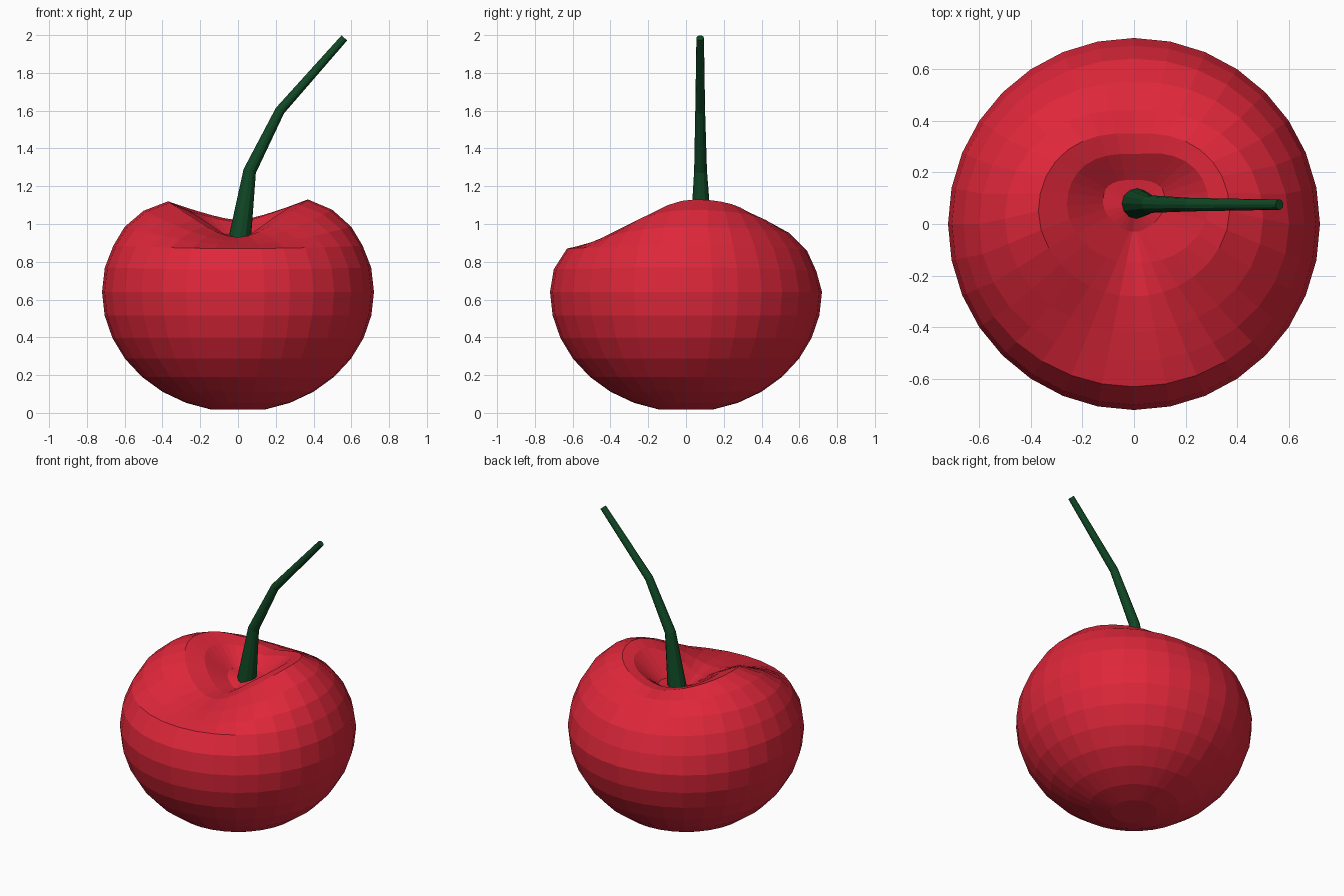
import bpy, bmesh, math
from mathutils import Vector

cube = bpy.data.objects.get("Cube")
if cube:
    bpy.data.objects.remove(cube, do_unlink=True)


def make_material(name, rgb):
    mat = bpy.data.materials.new(name)
    mat.use_nodes = True
    mat.diffuse_color = (*rgb, 1)
    mat.node_tree.nodes["Principled BSDF"].inputs["Base Color"].default_value = (*rgb, 1)
    return mat


def loft(name, rings, mat):
    """Skin a list of equal rings and close both ends."""
    bm = bmesh.new()
    loops = [[bm.verts.new(p) for p in ring] for ring in rings]
    n = len(loops[0])
    for low, high in zip(loops, loops[1:]):
        for i in range(n):
            j = (i + 1) % n
            bm.faces.new((low[i], low[j], high[j], high[i]))
    for loop in (loops[0], loops[-1]):
        centre = sum((v.co for v in loop), Vector()) / n
        tip = bm.verts.new(centre)
        for i in range(n):
            bm.faces.new((loop[i], loop[(i + 1) % n], tip))
    bmesh.ops.recalc_face_normals(bm, faces=bm.faces)
    mesh = bpy.data.meshes.new(name)
    bm.to_mesh(mesh)
    bm.free()
    mesh.materials.append(mat)
    obj = bpy.data.objects.new(name, mesh)
    bpy.context.collection.objects.link(obj)
    return obj


red = make_material("cherry red", (0.73, 0.02, 0.042))
green = make_material("stem green", (0.005, 0.065, 0.018))

# Fruit: a squashed ball below, four blended rim profiles (radius, height) above
SEGMENTS = 32
WIDE, TALL, MIDDLE = 0.72, 0.635, 0.64
left = [(.705, .77), (.66, .885), (.60, .985), (.50, 1.075), (.37, 1.13), (.29, 1.10), (.12, .95)]
right = [(.705, .77), (.66, .885), (.60, .985), (.50, 1.07), (.37, 1.12), (.26, 1.07), (.12, .95)]
front = [(.70, .76), (.63, .87), (.53, .89), (.42, .91), (.28, .93), (.15, .92), (.03, .90)]
back = [(.69, .75), (.64, .86), (.55, .95), (.44, 1.0), (.35, 1.02), (.27, 1.01), (.17, .95)]
shift = [0, 0, 0, .02, .05, .07, .08]

angles = [2 * math.pi * i / SEGMENTS for i in range(SEGMENTS)]
rings = []
for k in range(-7, 1):
    tilt = k * math.pi / 16
    r, z = WIDE * math.cos(tilt), MIDDLE + TALL * math.sin(tilt)
    rings.append([(r * math.cos(a), r * math.sin(a), z) for a in angles])
for k in range(7):
    ring = []
    for a in angles:
        c, s = math.cos(a), math.sin(a)
        side = (left if c > 0 else right)[k]
        end = (back if s > 0 else front)[k]
        w = abs(c) ** (1.4 if s > 0 else 2)
        r = side[0] * w + end[0] * (1 - w)
        z = side[1] * w + end[1] * (1 - w)
        ring.append((r * c, r * s + shift[k] * w, z))
    rings.append(ring)
loft("fruit", rings, red)

# Stem: tapered bent tube
path = [Vector(p) for p in ((0, .08, .86), (.012, .08, .94), (.062, .077, 1.28), (.222, .075, 1.6), (.563, .075, 1.985))]
radii = [.064, .058, .034, .026, .02]
tube = []
for i, (p, r) in enumerate(zip(path, radii)):
    ahead = path[min(i + 1, len(path) - 1)]
    behind = path[max(i - 1, 0)]
    along = (ahead - p).normalized() + (p - behind).normalized()
    across = Vector((0, 1, 0)).cross(along).normalized()
    depth = along.cross(across).normalized()
    tube.append([p + r * (across * math.cos(t) + depth * math.sin(t))
                 for t in (2 * math.pi * j / 12 for j in range(12))])
loft("stem", tube, green)
